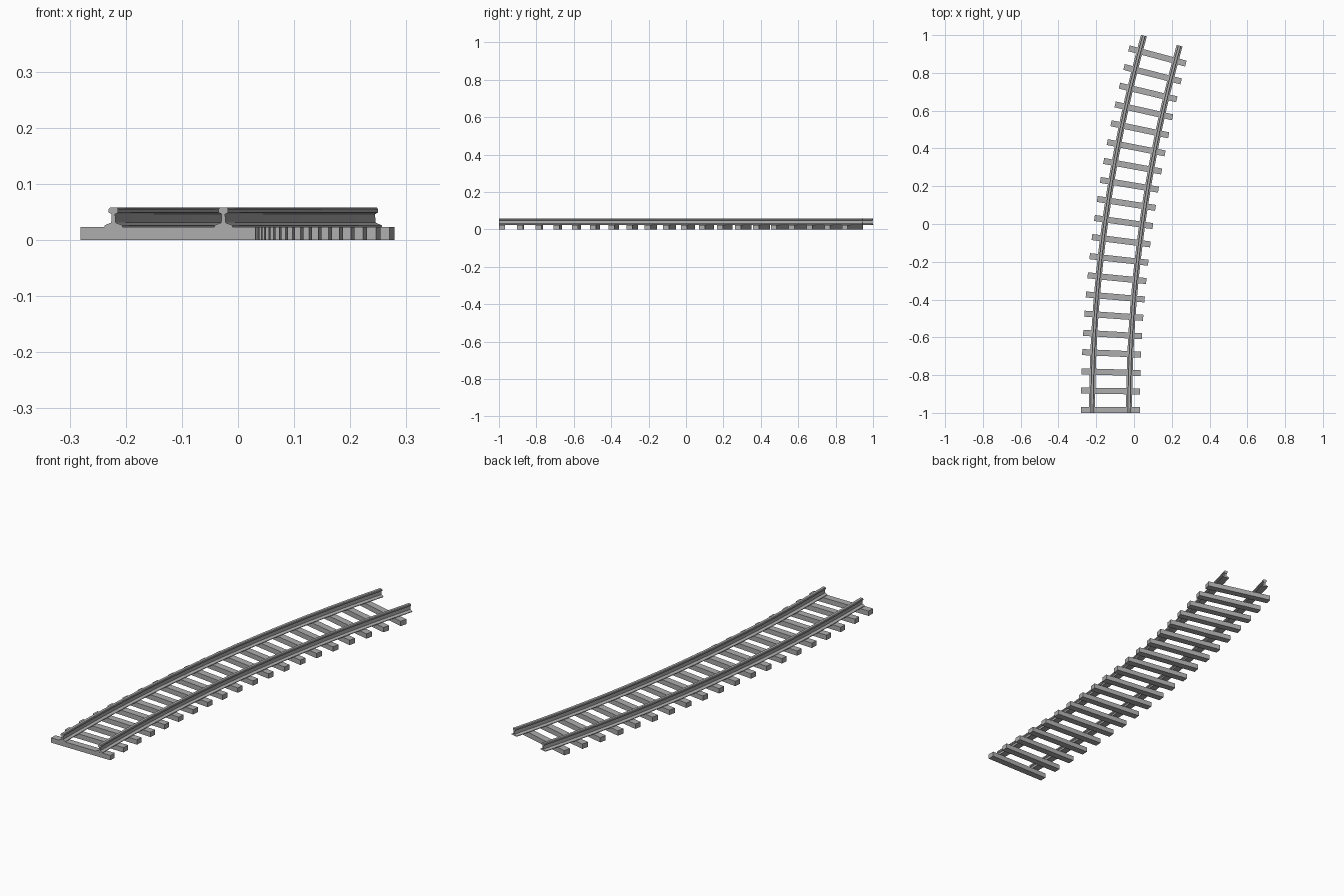
import bpy, bmesh, math
from mathutils import Vector, Matrix

cube = bpy.data.objects.get("Cube")
if cube:
    bpy.data.objects.remove(cube, do_unlink=True)

RADIUS = 7.3                  # track centre line
START = Vector((-0.124, -1.0, 0))
SWEEP = math.radians(15.66)
GAUGE = 0.196
SLEEPERS = 20
SEGMENTS = 24

steel = bpy.data.materials.new("weathered grey")
grey = (0.42, 0.42, 0.42, 1)
steel.diffuse_color = grey
steel.use_nodes = True
steel.node_tree.nodes["Principled BSDF"].inputs["Base Color"].default_value = grey


def frame(angle):
    """Transform at an angle along the bend: local x across, y along."""
    pivot = START + Vector((RADIUS, 0, 0))
    return (Matrix.Translation(pivot) @ Matrix.Rotation(-angle, 4, "Z")
            @ Matrix.Translation((-RADIUS, 0, 0)))


def add_object(name, bm):
    bmesh.ops.recalc_face_normals(bm, faces=bm.faces)
    mesh = bpy.data.meshes.new(name)
    bm.to_mesh(mesh)
    bm.free()
    mesh.materials.append(steel)
    obj = bpy.data.objects.new(name, mesh)
    bpy.context.collection.objects.link(obj)
    return obj


# Rails: half of the flat-bottomed section, mirrored and swept along the bend
half = [(0.016, 0.023), (0.016, 0.026), (0.004, 0.031), (0.003, 0.046),
        (0.0085, 0.049), (0.0085, 0.055), (0.006, 0.058)]
section = half + [(-x, z) for x, z in reversed(half)]


def rail(name, offset):
    bm = bmesh.new()
    rings = []
    for i in range(SEGMENTS + 1):
        m = frame(SWEEP * i / SEGMENTS)
        rings.append([bm.verts.new(m @ Vector((x + offset, 0, z))) for x, z in section])
    n = len(section)
    for a, b in zip(rings, rings[1:]):
        for k in range(n):
            bm.faces.new((a[k], a[(k + 1) % n], b[(k + 1) % n], b[k]))
    bm.faces.new(rings[0])
    bm.faces.new(rings[-1])
    return add_object(name, bm)


rails = [rail("right_rail", -GAUGE / 2), rail("left_rail", GAUGE / 2)]

# Sleepers: plain beams laid square to the bend
first, last = 0.016 / RADIUS, math.radians(15.0)
for i in range(SLEEPERS):
    m = frame(first + (last - first) * i / (SLEEPERS - 1))
    bm = bmesh.new()
    bmesh.ops.create_cube(bm, size=1, matrix=m @ Matrix.Translation((-0.001, 0, 0.0115))
                          @ Matrix.Diagonal((0.312, 0.032, 0.023, 1)))
    add_object(f"sleeper_{i + 1}", bm)

# Smooth the bend of the rails while keeping the section edges crisp
for obj in rails:
    obj.select_set(True)
bpy.context.view_layer.objects.active = rails[0]
bpy.ops.object.shade_smooth_by_angle(angle=math.radians(20))
